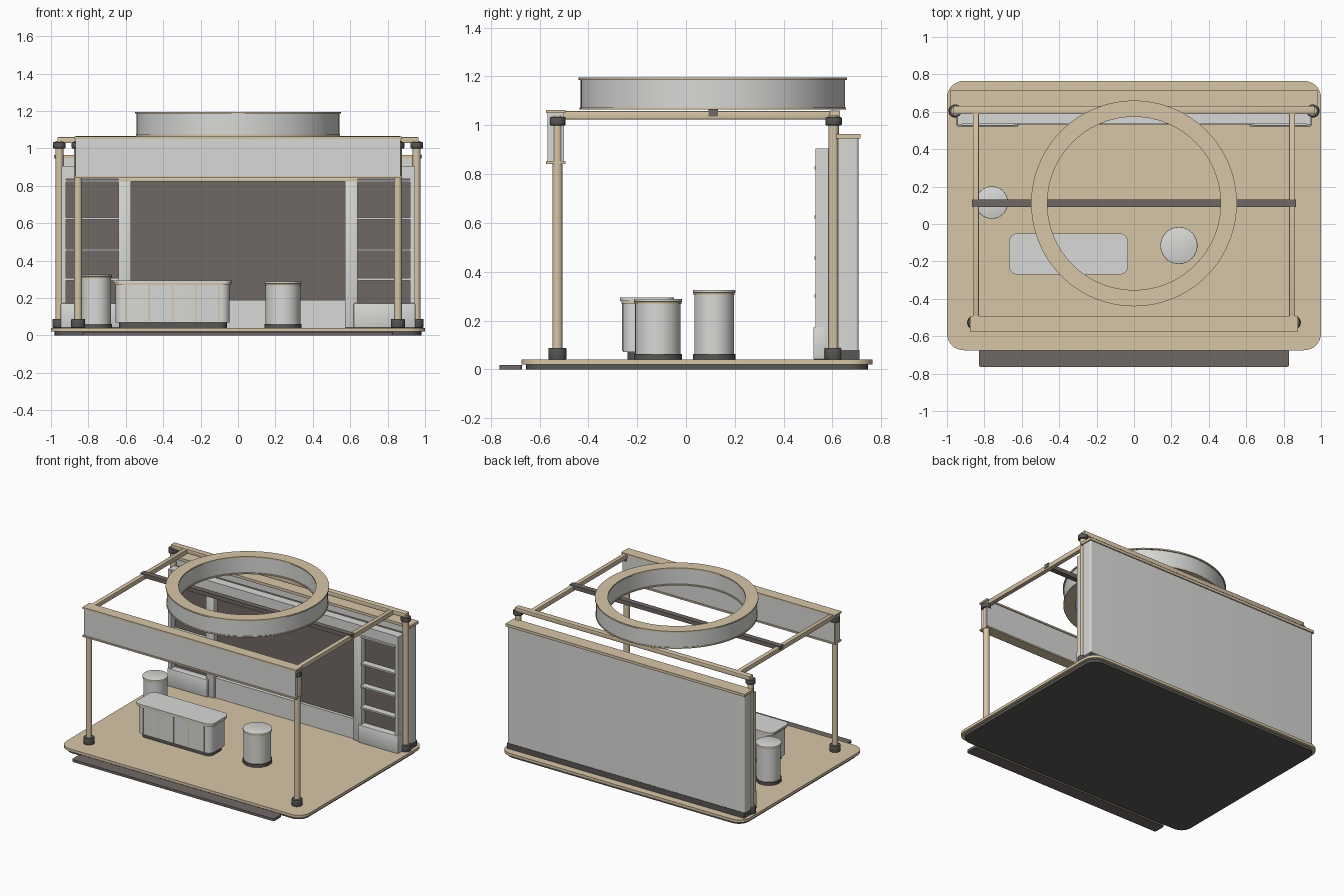
import bpy, bmesh, math
from mathutils import Vector

old = bpy.data.objects.get("Cube")
if old:
    bpy.data.objects.remove(old, do_unlink=True)


def material(name, r, g, b):
    m = bpy.data.materials.new(name)
    m.use_nodes = True
    m.diffuse_color = (r, g, b, 1)
    bsdf = next(n for n in m.node_tree.nodes if n.type == "BSDF_PRINCIPLED")
    bsdf.inputs["Base Color"].default_value = (r, g, b, 1)
    return m


GREY = material("light grey", 0.69, 0.69, 0.67)
TAN = material("warm tan", 0.68, 0.56, 0.39)
BROWN = material("brown grey", 0.16, 0.14, 0.13)
DARK = material("dark grey", 0.10, 0.095, 0.09)


def finish(name, bm, mat):
    bmesh.ops.recalc_face_normals(bm, faces=bm.faces)
    mesh = bpy.data.meshes.new(name)
    bm.to_mesh(mesh)
    bm.free()
    mesh.materials.append(mat)
    obj = bpy.data.objects.new(name, mesh)
    bpy.context.collection.objects.link(obj)
    bpy.ops.object.select_all(action="DESELECT")
    obj.select_set(True)
    bpy.context.view_layer.objects.active = obj
    bpy.ops.object.shade_smooth_by_angle(angle=math.radians(35))
    return obj


def box(name, xs, ys, zs, mat, corner=0, edge=0):
    """Box from ranges; corner rounds the upright edges, edge softens all."""
    bm = bmesh.new()
    bmesh.ops.create_cube(bm, size=1)
    for v in bm.verts:
        v.co = Vector([(r[0] + r[1]) / 2 + c * (r[1] - r[0])
                       for c, r in zip(v.co, (xs, ys, zs))])
    if corner:
        upright = [e for e in bm.edges
                   if abs(e.verts[0].co.z - e.verts[1].co.z) > 1e-4]
        bmesh.ops.bevel(bm, geom=upright, offset=corner, segments=8,
                        profile=0.5, affect="EDGES")
    if edge:
        bmesh.ops.bevel(bm, geom=bm.edges[:], offset=edge, segments=2,
                        profile=0.5, affect="EDGES")
    return finish(name, bm, mat)


def pair(name, xs, ys, zs, mat, **kw):
    """The same box on the left (+x) and right (-x)."""
    box("left_" + name, xs, ys, zs, mat, **kw)
    box("right_" + name, (-xs[1], -xs[0]), ys, zs, mat, **kw)


def cylinder(name, x, y, r, z0, z1, mat, edge=0, sides=32):
    bm = bmesh.new()
    bmesh.ops.create_cone(bm, cap_ends=True, segments=sides, radius1=r,
                          radius2=r, depth=z1 - z0)
    bmesh.ops.translate(bm, verts=bm.verts, vec=(x, y, (z0 + z1) / 2))
    if edge:
        rims = [e for e in bm.edges
                if abs(e.verts[0].co.z - e.verts[1].co.z) < 1e-4]
        bmesh.ops.bevel(bm, geom=rims, offset=edge, segments=2,
                        profile=0.5, affect="EDGES")
    return finish(name, bm, mat)


def hoop(name, centre_y, inner, outer, z0, z1, mat, sides=96):
    """Flat hoop with a rectangular section."""
    bm = bmesh.new()
    loops = []
    for i in range(sides):
        a = math.tau * i / sides
        loops.append([bm.verts.new((r * math.cos(a), centre_y + r * math.sin(a), z))
                      for r, z in ((inner, z0), (outer, z0), (outer, z1), (inner, z1))])
    for i in range(sides):
        p, q = loops[i], loops[(i + 1) % sides]
        for j in range(4):
            k = (j + 1) % 4
            bm.faces.new((p[j], q[j], q[k], p[k]))
    return finish(name, bm, mat)


# Platform and front step
box("platform_base", (-0.98, 0.98), (-0.655, 0.745), (0, 0.02), DARK, corner=0.08)
box("platform_floor", (-1, 1), (-0.675, 0.765), (0.02, 0.04), TAN, corner=0.09)
box("front_step", (-0.83, 0.83), (-0.765, -0.672), (0, 0.018), BROWN, corner=0.015)

# Four posts with collars
for side, s in (("left", 1), ("right", -1)):
    for end, px, py in (("front", 0.855, -0.527), ("rear", 0.955, 0.605)):
        tag = f"{side}_{end}_post"
        x = s * px
        cylinder(tag, x, py, 0.021, 0.04, 1.04, TAN)
        cylinder(tag + "_foot", x, py, 0.037, 0.04, 0.088, DARK, edge=0.004)
        cylinder(tag + "_collar", x, py, 0.034, 1.0, 1.033, DARK, edge=0.004)

# Overhead frame
box("rear_rail", (-0.965, 0.965), (0.588, 0.632), (1.028, 1.06), TAN, edge=0.004)
pair("side_rail", (0.83, 0.862), (-0.5, 0.6), (1.024, 1.058), TAN, edge=0.003)
box("cross_beam", (-0.865, 0.865), (0.092, 0.132), (1.036, 1.066), BROWN)

# Front header with trims
box("header_panel", (-0.87, 0.87), (-0.567, -0.5), (0.85, 1.052), GREY)
box("header_top_trim", (-0.877, 0.877), (-0.574, -0.493), (1.05, 1.062), TAN)
box("header_bottom_trim", (-0.877, 0.877), (-0.574, -0.493), (0.842, 0.853), TAN)

# Hanging ring sign
hoop("ring_body", 0.11, 0.47, 0.542, 1.07, 1.187, GREY)
hoop("ring_top_trim", 0.11, 0.463, 0.55, 1.185, 1.195, TAN)
hoop("ring_bottom_trim", 0.11, 0.463, 0.546, 1.064, 1.073, TAN)

# Back wall
box("back_wall", (-0.975, 0.975), (0.622, 0.707), (0.08, 0.945), GREY, corner=0.012)
box("back_wall_base", (-0.975, 0.975), (0.622, 0.71), (0.04, 0.08), DARK)
box("back_wall_cap", (-0.983, 0.983), (0.614, 0.715), (0.945, 0.965), TAN)

# Inner display wall
box("display_backing", (-0.925, 0.925), (0.575, 0.622), (0.04, 0.9), BROWN)
box("display_top_rail", (-0.94, 0.94), (0.535, 0.6), (0.835, 0.905), GREY)
box("display_top_trim", (-0.64, 0.64), (0.533, 0.577), (0.822, 0.836), TAN)
box("display_plinth", (-0.62, 0.62), (0.552, 0.577), (0.04, 0.188), GREY)
pair("display_pillar", (0.572, 0.64), (0.535, 0.577), (0.04, 0.835), GREY, edge=0.004)
pair("display_side_panel", (0.92, 0.945), (0.53, 0.6), (0.05, 0.905), GREY)
pair("display_cabinet", (0.618, 0.948), (0.522, 0.577), (0.04, 0.172), GREY, edge=0.005)
for i, z in enumerate((0.3, 0.457, 0.625, 0.825)):
    pair(f"shelf_{i + 1}", (0.638, 0.922), (0.527, 0.577), (z - 0.006, z + 0.006), GREY)

# Counter with tan strips
box("counter_kick", (-0.635, -0.06), (-0.24, -0.08), (0.04, 0.07), DARK, corner=0.04)
box("counter_body", (-0.655, -0.045), (-0.258, -0.062), (0.07, 0.272), GREY, corner=0.045)
box("counter_trim", (-0.662, -0.037), (-0.265, -0.055), (0.27, 0.28), TAN, corner=0.045)
box("counter_top", (-0.668, -0.032), (-0.27, -0.05), (0.28, 0.294), GREY, corner=0.045)
for i in range(5):
    x = -0.6 + 0.125 * i
    box(f"counter_strip_{i + 1}", (x - 0.004, x + 0.004), (-0.262, -0.257),
        (0.075, 0.27), TAN)

# Round pedestals
for tag, x, y, r, top in (("tall", -0.76, 0.115, 0.087, 0.325),
                          ("short", 0.24, -0.115, 0.099, 0.288)):
    name = tag + "_pedestal"
    cylinder(name + "_foot", x, y, r, 0.04, 0.062, DARK, sides=48)
    cylinder(name + "_body", x, y, r - 0.006, 0.06, top - 0.018, GREY, sides=48)
    cylinder(name + "_trim", x, y, r - 0.003, top - 0.02, top - 0.012, TAN, sides=48)
    cylinder(name + "_lid", x, y, r, top - 0.012, top, GREY, edge=0.003, sides=48)
